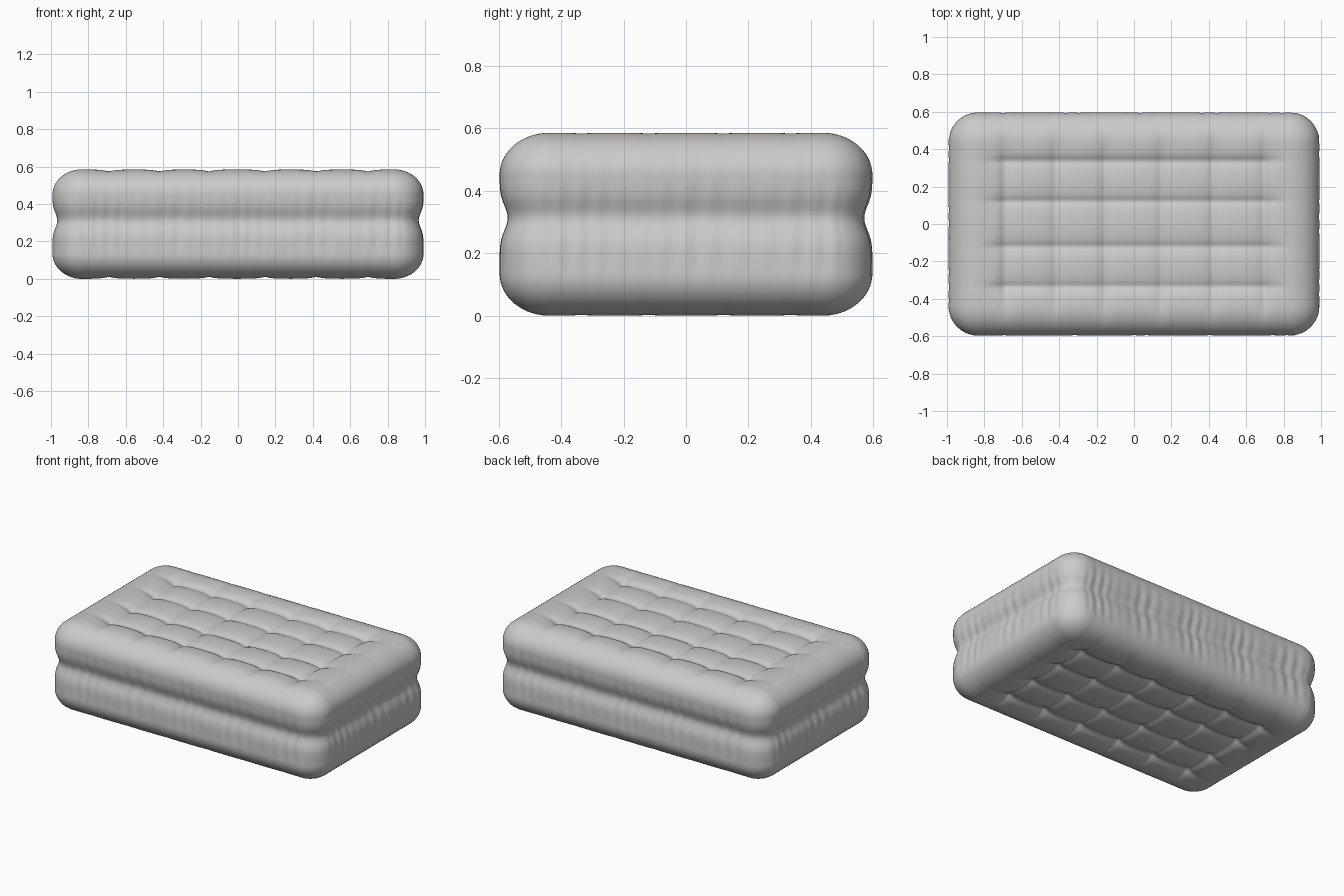
import bpy, bmesh, math
from mathutils import Vector, Matrix

if "Cube" in bpy.data.objects:
    bpy.data.objects.remove(bpy.data.objects["Cube"])

HALF = Vector((0.992, 0.597, 0.293))      # half size of the cushion
R = Vector((0.16, 0.16, 0.135))           # rounding radii
SEAMS_X = (-0.69, -0.42, -0.155, 0.145, 0.42, 0.695)
SEAMS_Y = (-0.335, -0.12, 0.12, 0.335)
CELL = 0.0135


def smooth(a, b, t):
    t = max(0.0, min(1.0, (t - a) / (b - a)))
    return t * t * (3 - 2 * t)


def groove(t, seams, width):
    return math.exp(-min(abs(t - s) for s in seams) / width)


def quilt_depth(x, y):
    """Inward depth of the stitched seams on the top and bottom."""
    ox, oy = abs(x) - 0.69, abs(y) - 0.335
    fade_x = 1 - smooth(0.0, 0.24, oy) * 0.95     # lines across the border
    fade_y = 1 - smooth(-0.01, 0.15, ox) * 0.9
    gx = groove(x, SEAMS_X, 0.032) * fade_x
    gy = groove(y, SEAMS_Y, 0.03) * fade_y
    inner = (1 - smooth(-0.02, 0.05, ox)) * (1 - smooth(-0.02, 0.05, oy))
    return 0.021 * gx + 0.022 * gy + 0.006 * inner


def shape(p):
    # round the box
    inner = Vector([max(-(h - r), min(h - r, c)) for c, h, r in zip(p, HALF, R)])
    d = Vector([(c - i) / r for c, i, r in zip(p, inner, R)])
    d.normalize()
    q = inner + Vector([a * r for a, r in zip(d, R)])
    x, y, z = q
    # quilted seams
    q.z -= math.copysign(quilt_depth(x, y) * abs(d.z) ** 2, z)
    # pinched waist with gathered pleats on the side walls
    flat = Vector((d.x, d.y, 0))
    side = min(1.0, flat.length)
    if side > 0.01:
        out = flat.normalized()
        waist = 0.026 * math.exp(-((z - 0.02) / 0.055) ** 2)
        t, weight = (x, abs(out.y)) if abs(out.y) > abs(out.x) else (y, abs(out.x))
        weight = smooth(0.85, 1.0, weight)
        wave = math.sin(t * 85 + 2.0 * math.sin(t * 7 + out.x * 2 + out.y))
        pleat = 0.0045 * (wave - 1) * 0.5 * (0.6 + 0.4 * math.sin(t * 17 + 1))
        pleat *= math.exp(-((abs(z) - 0.07) / 0.09) ** 2) * weight
        q -= out * (waist * side - pleat * 1.6 * side)
    return q


# six dense grids welded into a box, then shaped into the cushion
bm = bmesh.new()
for axis in range(3):
    a, b = (axis + 1) % 3, (axis + 2) % 3
    na, nb = (round(2 * HALF[i] / CELL) for i in (a, b))
    for sign in (-1, 1):
        m = Matrix.Identity(4)
        for i in range(3):
            m[i][i] = 0
        m[a][0], m[b][1], m[axis][2] = HALF[a], HALF[b], sign
        m[axis][3] = sign * HALF[axis]
        bmesh.ops.create_grid(bm, x_segments=na, y_segments=nb, size=1, matrix=m)
bmesh.ops.remove_doubles(bm, verts=bm.verts[:], dist=0.0005)
for v in bm.verts:
    v.co = shape(v.co.copy()) + Vector((0, 0, HALF.z))
low = min(v.co.z for v in bm.verts)
for v in bm.verts:
    v.co.z -= low
bmesh.ops.recalc_face_normals(bm, faces=bm.faces[:])
for f in bm.faces:
    f.smooth = True

mesh = bpy.data.meshes.new("quilted_cushion")
bm.to_mesh(mesh)
bm.free()
cushion = bpy.data.objects.new("quilted_cushion", mesh)
bpy.context.collection.objects.link(cushion)

fabric = bpy.data.materials.new("light grey fabric")
fabric.diffuse_color = (0.6, 0.595, 0.58, 1)
fabric.use_nodes = True
fabric.node_tree.nodes["Principled BSDF"].inputs["Base Color"].default_value = fabric.diffuse_color
mesh.materials.append(fabric)
